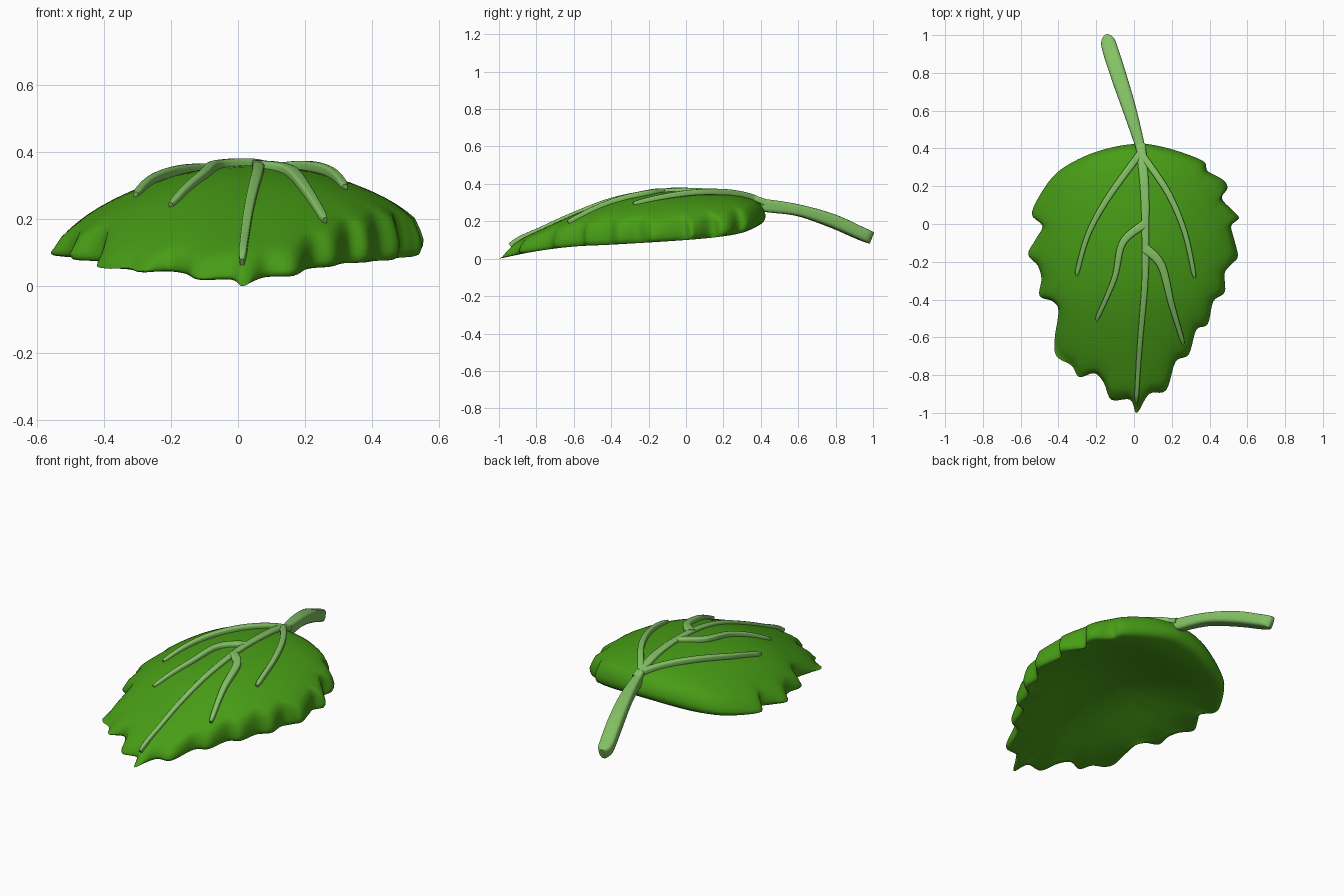
import bpy, bmesh, math
from mathutils import Vector

if "Cube" in bpy.data.objects:
    bpy.data.objects.remove(bpy.data.objects["Cube"])


def material(name, rgb):
    m = bpy.data.materials.new(name)
    m.diffuse_color = (*rgb, 1)
    m.use_nodes = True
    m.node_tree.nodes["Principled BSDF"].inputs["Base Color"].default_value = m.diffuse_color
    return m


GREEN = material("leaf_green", (0.065, 0.34, 0.008))
PALE = material("vein_green", (0.23, 0.54, 0.13))


def interp(table, y):
    # Smooth interpolation through sorted (y, z) pairs
    if y <= table[0][0]:
        return table[0][1]
    for i in range(len(table) - 1):
        if y <= table[i + 1][0]:
            (a, za), (b, zb) = table[i], table[i + 1]
            p, q = table[max(i - 1, 0)], table[min(i + 2, len(table) - 1)]
            h = b - a
            ma, mb = (zb - p[1]) / (b - p[0]) * h, (q[1] - za) / (q[0] - a) * h
            t = (y - a) / h
            return ((2*t**3 - 3*t*t + 1) * za + (t**3 - 2*t*t + t) * ma
                    + (3*t*t - 2*t**3) * zb + (t**3 - t*t) * mb)
    return table[-1][1]


def spline(pts, steps, closed=False):
    # Catmull-Rom through the points
    n, out = len(pts), []
    v = [Vector(p) for p in pts]
    get = (lambda i: v[i % n]) if closed else (lambda i: v[min(max(i, 0), n - 1)])
    for i in range(n if closed else n - 1):
        a, b, c, d = (get(i + k) for k in (-1, 0, 1, 2))
        for k in range(steps):
            t = k / steps
            out.append(0.5 * (2*b + (c - a)*t + (2*a - 5*b + 4*c - d)*t*t
                              + (3*b - a - 3*c + d)*t**3))
    return out if closed else out + [v[-1]]


# Heights of the ridge and of the lower rim along the leaf
RIDGE = [(-1, .02), (-.9, .1), (-.8, .145), (-.6, .235), (-.4, .31), (-.2, .35),
         (0, .362), (.2, .352), (.35, .325), (.45, .29)]
RIM = [(-1, 0), (-.8, .04), (-.6, .065), (-.4, .075), (0, .1), (.2, .12),
       (.32, .145), (.43, .2)]


def surf(x, y):
    return interp(RIDGE, y) - 0.6 * (x - .04) ** 2


def finish(bm, name, mat, angle):
    bmesh.ops.recalc_face_normals(bm, faces=bm.faces)
    me = bpy.data.meshes.new(name)
    bm.to_mesh(me)
    bm.free()
    ob = bpy.data.objects.new(name, me)
    bpy.context.collection.objects.link(ob)
    me.materials.append(mat)
    bpy.ops.object.select_all(action='DESELECT')
    ob.select_set(True)
    bpy.context.view_layer.objects.active = ob
    bpy.ops.object.shade_smooth_by_angle(angle=math.radians(angle))
    return ob


# Leaf blade: toothed outline, domed top, thick rim, shallow hollow underside
right = [(.02, .425), (.12, .415), (.25, .38), (.37, .33), (.39, .28), (.47, .235),
         (.495, .19), (.465, .135), (.53, .065), (.555, .03), (.515, -.01), (.53, -.08),
         (.55, -.17), (.52, -.21), (.48, -.26), (.48, -.36), (.42, -.41), (.39, -.53),
         (.33, -.56), (.29, -.69), (.22, -.73), (.17, -.88), (.08, -.9), (.015, -1)]
left = [(-.02, -.93), (-.12, -.93), (-.16, -.84), (-.21, -.79), (-.29, -.81), (-.33, -.75),
        (-.41, -.7), (-.42, -.61), (-.4, -.46), (-.43, -.41), (-.5, -.38), (-.49, -.29),
        (-.51, -.22), (-.56, -.16), (-.52, -.08), (-.485, -.01), (-.54, .05), (-.5, .15),
        (-.41, .27), (-.27, .355), (-.12, .405)]
outline = spline(right + left, 5, closed=True)
N = len(outline)
W = 11
soft = [sum((outline[(i + k) % N] for k in range(-W, W + 1)), Vector((0, 0))) / (2*W + 1)
        for i in range(N)]
C = Vector((.02, -.2))
bm = bmesh.new()


def ring(s, height):
    verts = []
    for o, m in zip(outline, soft):
        p = C + s * (m + (o - m) * s ** 7 - C)
        verts.append(bm.verts.new((p.x, p.y, height(p.x, p.y, s))))
    return verts


def top(x, y, s):
    return surf(x, y) - .025 * s ** 14


def rim(f):
    return lambda x, y, s: interp(RIM, y) + f * max(surf(x, y) - .025 - interp(RIM, y), 0)


def under(x, y, s):
    b = interp(RIM, y)
    return b + max(surf(x, y) - .03 - b, 0) * .5 * (1 - s * s)


rings = [ring(s, top) for s in (.1, .2, .32, .44, .56, .66, .75, .82, .88, .93, .965)]
rings += [ring(s, rim(f)) for s, f in ((.988, .8), (1, .5), (.998, .25), (.988, .06), (.965, 0))]
rings += [ring(s, under) for s in (.93, .87, .8, .72, .63, .5, .35, .2, .1)]
for a, b in zip(rings, rings[1:]):
    for i in range(N):
        j = (i + 1) % N
        bm.faces.new((a[i], a[j], b[j], b[i]))
for r, z in ((rings[0], surf(*C)), (rings[-1], under(C.x, C.y, 0))):
    c = bm.verts.new((C.x, C.y, z))
    for i in range(N):
        bm.faces.new((c, r[i], r[(i + 1) % N]))
finish(bm, "leaf_blade", GREEN, 60)


def sweep(name, pts):
    # Rounded-box section swept along (x, y, z, half width, half height)
    path = spline(pts, 6)
    bm = bmesh.new()
    loops = []
    for i, p in enumerate(path):
        d = (path[min(i + 1, len(path) - 1)] - path[max(i - 1, 0)])
        d = Vector(d[:3]).normalized()
        side = d.cross(Vector((0, 0, 1))).normalized()
        up = side.cross(d)
        loop = []
        for k in range(16):
            t = math.tau * (k + .5) / 16
            c, s = math.cos(t), math.sin(t)
            u = math.copysign(abs(c) ** .5, c) * p[3]
            v = math.copysign(abs(s) ** .5, s) * p[4]
            loop.append(bm.verts.new(Vector(p[:3]) + side * u + up * v))
        loops.append(loop)
    for a, b in zip(loops, loops[1:]):
        for k in range(16):
            bm.faces.new((a[k], a[(k + 1) % 16], b[(k + 1) % 16], b[k]))
    bm.faces.new(loops[0])
    bm.faces.new(loops[-1])
    return finish(bm, name, PALE, 50)


def vein(name, pts, w0, w1, lift):
    # Tapered vein on the blade surface, raised most around its middle
    path = spline(pts, 5)
    n = len(path) - 1
    out = []
    for i, p in enumerate(path):
        t = i / n
        w = w0 + (w1 - w0) * t
        if i == n:
            w *= .6
        out.append((p.x, p.y, surf(p.x, p.y) + lift * math.sin(math.pi * t), w, .018 - .004 * t))
    sweep(name, out)


# Stem
sweep("stem", [(.045, .34, .303, .022, .02), (.03, .42, .285, .026, .034),
               (-.022, .6, .259, .036, .031), (-.08, .78, .203, .042, .036),
               (-.125, .92, .141, .042, .035), (-.138, .97, .12, .035, .034),
               (-.143, .992, .111, .014, .033)])

# Veins
vein("midrib", [(.035, .42), (.055, .2), (.06, 0), (.058, -.3), (.03, -.65), (.012, -.94)],
     .027, .011, 0)
vein("upper_left_vein", [(.03, .37), (-.14, .135), (-.245, -.06), (-.305, -.27)],
     .019, .012, .012)
vein("upper_right_vein", [(.04, .37), (.18, .165), (.27, -.05), (.32, -.28)],
     .019, .012, .016)
vein("lower_left_vein", [(.055, 0), (-.06, -.1), (-.105, -.29), (-.2, -.51)],
     .023, .011, .008)
vein("lower_right_vein", [(.06, -.13), (.145, -.22), (.2, -.43), (.26, -.63)],
     .027, .011, .008)
